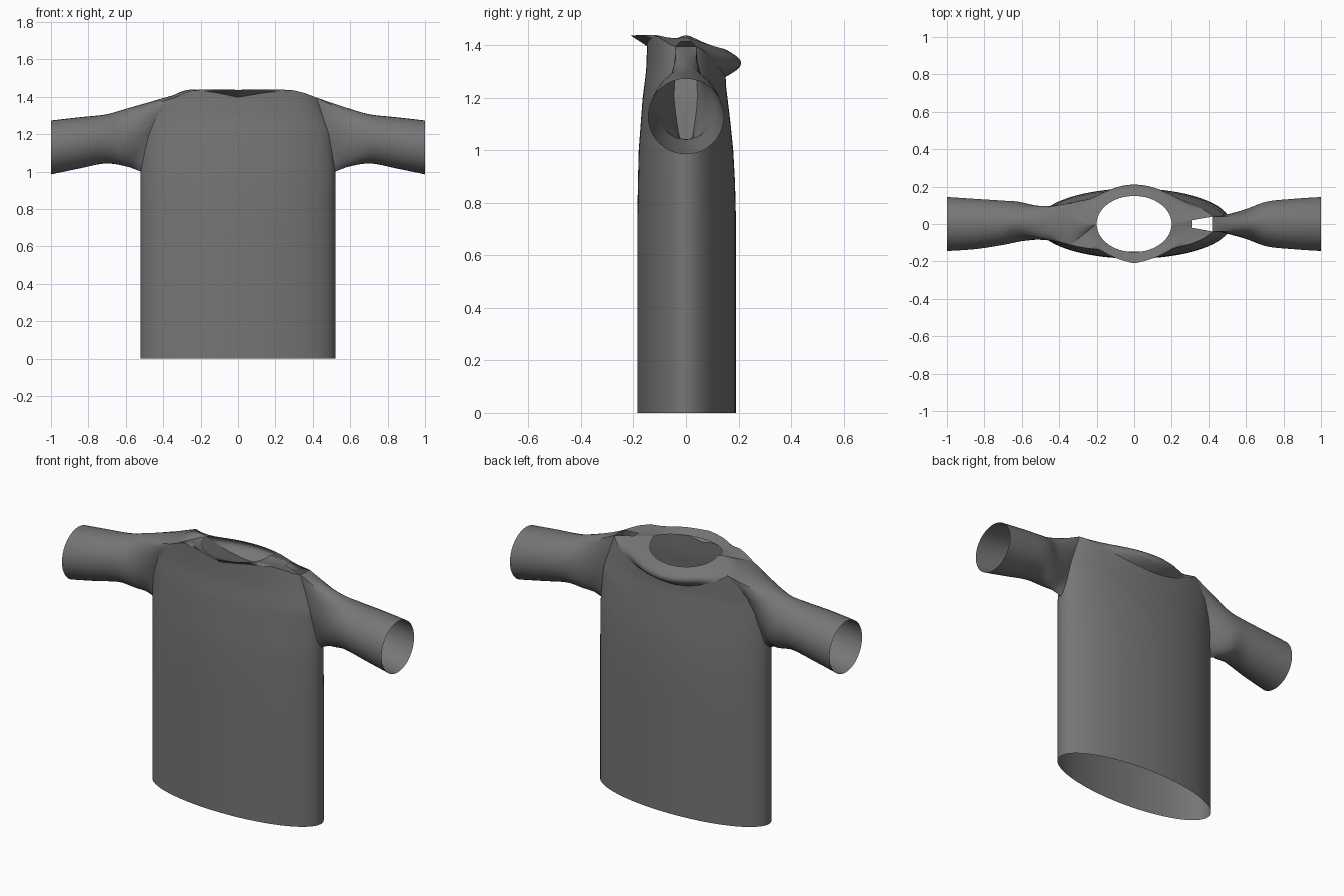
import bpy, bmesh
from math import pi, sin, cos, sqrt
from mathutils import Vector

if "Cube" in bpy.data.objects:
    bpy.data.objects.remove(bpy.data.objects["Cube"])

COLS, LOW, UP, ROWS = 48, 8, 14, 8

fabric = bpy.data.materials.new("dark_fabric")
fabric.diffuse_color = (.18, .18, .18, 1)
fabric.use_nodes = True
fabric.node_tree.nodes["Principled BSDF"].inputs["Base Color"].default_value = fabric.diffuse_color


def lerp(table, v):
    """Piecewise-linear lookup in a small profile table."""
    if v <= table[0][0]:
        return table[0][1]
    for (a, fa), (b, fb) in zip(table, table[1:]):
        if v <= b:
            return fa + (fb - fa) * (v - a) / (b - a)
    return table[-1][1]


# profiles over height: panel half width, ellipse half width, depth
WIDTH = {-1: [(1, .52), (1.1, .5), (1.2, .475), (1.28, .44), (1.34, .395), (1.39, .34)],
         1: [(1, .52), (1.2, .485), (1.39, .42)]}
SPAN = {-1: [(1, .52), (1.39, .52)], 1: [(1, .52), (1.2, .505), (1.39, .436)]}
DEPTH = {-1: [(.8, .185), (1, .18), (1.2, .165), (1.3, .152), (1.4, .148)],
         1: [(.75, .19), (.95, .185), (1.1, .17), (1.25, .152), (1.4, .148)]}
FRONT_TOP = [(0, 1.397), (.35, 1.422), (.7, 1.435), (.85, 1.42), (1, 1.395)]


def panel_point(u, t, face):
    """Upper panel: u across -1..1, t from underarm to neckline, face -1 front / 1 back."""
    side = 1 if u > 0 else -1
    top = lerp(FRONT_TOP, abs(u)) if face < 0 else 1.28 + .115 * u * u
    z, ze = 1 + (top - 1) * t, 1 + .39 * t
    x = u * lerp(WIDTH[side], ze)
    y = lerp(DEPTH[face], z) * sqrt(max(0, 1 - (x / lerp(SPAN[side], ze)) ** 2))
    return Vector((x, face * y, z))


def collar_point(u, s, face):
    """Collar: s=0 at the panel top, s=1 at the neck opening, bulging outward between."""
    a = u * pi / 2
    outer = panel_point(u, 1, face)
    inner = Vector((.2 * sin(a), face * .15 * cos(a),
                    1.415 + .018 * u * u if face < 0 else 1.385 + .048 * u * u))
    p = outer.lerp(inner, s)
    if face < 0:
        k = (1 - abs(2 * s - 1)) * (1 - abs(u))
        return p + Vector((0, -.061, .031)) * k
    return p + Vector((0, .06, 0)) * sin(pi * s) * (1 - u * u)


def build(name, grids, closed=False):
    """One smooth object from grids of points."""
    bm = bmesh.new()
    for grid in grids:
        rows = [[bm.verts.new(p) for p in row] for row in grid]
        n = len(rows[0])
        for r0, r1 in zip(rows, rows[1:]):
            for i in range(n if closed else n - 1):
                j = (i + 1) % n
                bm.faces.new((r0[i], r0[j], r1[j], r1[i]))
    bmesh.ops.remove_doubles(bm, verts=bm.verts, dist=.0005)
    bmesh.ops.recalc_face_normals(bm, faces=bm.faces)
    me = bpy.data.meshes.new(name)
    bm.to_mesh(me)
    bm.free()
    me.materials.append(fabric)
    ob = bpy.data.objects.new(name, me)
    bpy.context.collection.objects.link(ob)
    bpy.ops.object.select_all(action='DESELECT')
    ob.select_set(True)
    bpy.context.view_layer.objects.active = ob
    bpy.ops.object.shade_smooth_by_angle(angle=pi / 4)
    return ob


US = [sin(-pi / 2 + pi * i / COLS) for i in range(COLS + 1)]

# body: front and back panels sewn along the sides below the armholes
panels = []
for face in (-1, 1):
    grid = []
    for r in range(LOW):
        z = r / LOW
        grid.append([Vector((.52 * u, face * lerp(DEPTH[face], z) * sqrt(max(0, 1 - u * u)), z))
                     for u in US])
    grid += [[panel_point(u, t / UP, face) for u in US] for t in range(UP + 1)]
    panels.append(grid)
build("shirt_body", panels)

# collar bands and the shoulder tops (right shoulder keeps its small open slit)
bands = [[[collar_point(u, s / ROWS, f) for u in US] for s in range(ROWS + 1)] for f in (-1, 1)]
build("collar", bands)


def shoulder_arch(side, s, n=6):
    a, b = collar_point(side, s, -1), collar_point(side, s, 1)
    lift = .06 * (1 - s) * (s + .25) if side < 0 else 0
    return [a.lerp(b, i / n) + Vector((0, 0, lift * sin(pi * i / n))) for i in range(n + 1)]


for side, first in ((-1, 0), (1, ROWS // 2)):
    build("shoulder_left" if side < 0 else "shoulder_right",
          [[shoulder_arch(side, s / ROWS) for s in range(first, ROWS + 1)]])

# folded seam allowance that closes the pinched right armhole
build("armhole_fold", [[[panel_point(1, t / UP, f) for f in (-1, 1)] for t in range(1, UP + 1)]])


# sleeves: lofted from the armhole edge through ovals to a round cuff
def oval(side, x, low, high, ry, m, yc=0):
    zc, rz = (low + high) / 2, (high - low) / 2
    return [Vector((side * x, yc - ry * sin(2 * pi * k / m), zc - rz * cos(2 * pi * k / m)))
            for k in range(m)]


def spline(p0, p1, p2, p3, t):
    return .5 * (2 * p1 + (p2 - p0) * t + (2 * p0 - 5 * p1 + 4 * p2 - p3) * t * t
                 + (3 * p1 - p0 - 3 * p2 + p3) * t ** 3)


for side, pinch, yc, name in ((-1, .104, .012, "sleeve_left"), (1, .08, 0, "sleeve_right")):
    front = [panel_point(side, t / UP, -1) for t in range(UP + 1)]
    back = [panel_point(side, t / UP, 1) for t in range(UP, 0, -1)]
    hole = front + shoulder_arch(side, 0)[1:-1] + back
    m = len(hole)
    keys = [hole, oval(side, .6, 1.028, 1.335, pinch, m, yc),
            oval(side, .71, 1.043, 1.305, .12, m, yc / 2),
            oval(side, .85, 1.016, 1.29, .135, m), oval(side, 1, .985, 1.273, .145, m)]
    loops = []
    for k in range(4):
        quad = [keys[max(0, min(4, k + d))] for d in (-1, 0, 1, 2)]
        for q in range(5):
            loops.append([spline(*pts, q / 5) for pts in zip(*quad)])
    loops.append(keys[-1])
    build(name, [loops], closed=True)
